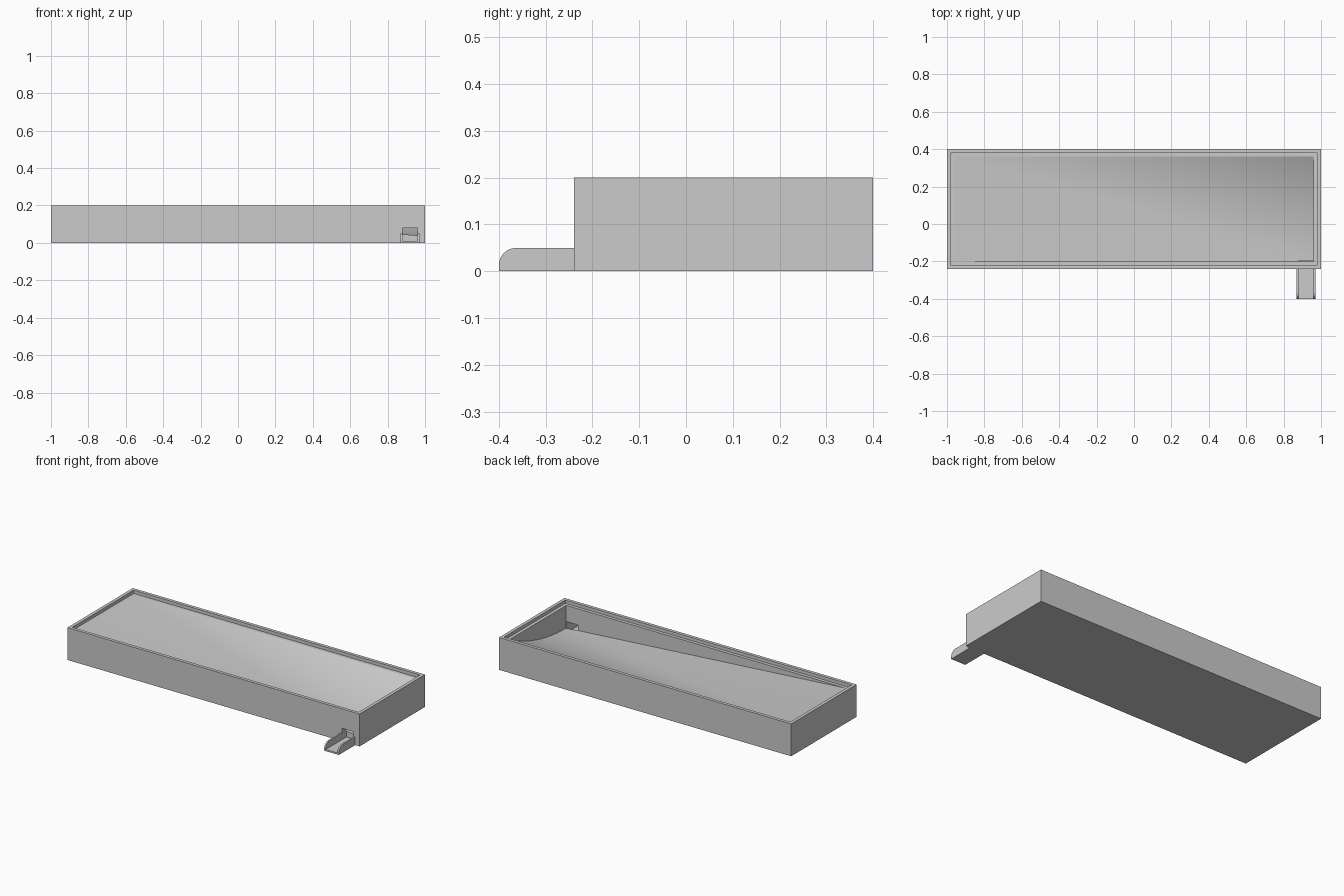
import bpy, bmesh, math

if "Cube" in bpy.data.objects:
    bpy.data.objects.remove(bpy.data.objects["Cube"])

grey = bpy.data.materials.new("light grey")
grey.diffuse_color = (0.6, 0.6, 0.6, 1)
grey.use_nodes = True
grey.node_tree.nodes["Principled BSDF"].inputs["Base Color"].default_value = grey.diffuse_color


def make_object(name, bm):
    bmesh.ops.remove_doubles(bm, verts=bm.verts, dist=1e-5)
    bmesh.ops.recalc_face_normals(bm, faces=bm.faces)
    mesh = bpy.data.meshes.new(name)
    bm.to_mesh(mesh)
    bm.free()
    mesh.materials.append(grey)
    ob = bpy.data.objects.new(name, mesh)
    bpy.context.collection.objects.link(ob)
    return ob


def prism(name, profile, x0, x1):
    """Extrude a (y, z) profile along x."""
    bm = bmesh.new()
    a = [bm.verts.new((x0, y, z)) for y, z in profile]
    b = [bm.verts.new((x1, y, z)) for y, z in profile]
    bm.faces.new(a)
    bm.faces.new(b[::-1])
    n = len(a)
    for i in range(n):
        bm.faces.new((a[i], a[(i + 1) % n], b[(i + 1) % n], b[i]))
    return make_object(name, bm)


def rect(y0, y1, z0, z1):
    return [(y0, z0), (y1, z0), (y1, z1), (y0, z1)]


# Tray body: stacked rectangular rings for outer wall, rim, step and ledge
X, Y0, Y1 = 1.0, -0.24, 0.4
TOP, LEDGE, DRAIN = 0.2, 0.18, 0.04
bm = bmesh.new()
rings = []
for inset, z in [(0, 0), (0, TOP), (0.02, TOP), (0.02, LEDGE), (0.04, LEDGE)]:
    x, y0, y1 = X - inset, Y0 + inset, Y1 - inset
    rings.append([bm.verts.new((px, py, z)) for px, py in
                  [(-x, y0), (x, y0), (x, y1), (-x, y1)]])
bm.faces.new(rings[0])
for lo, hi in zip(rings, rings[1:]):
    for i in range(4):
        j = (i + 1) % 4
        bm.faces.new((lo[i], lo[j], hi[j], hi[i]))

# Basin: flat triangle plus a curved fan, both falling to the front right corner
front_left, front_right, back_right, back_left = rings[-1]
SEG = 28
curve = []
for i in range(SEG):
    t = i / SEG
    curve.append(bm.verts.new((X - 0.04, -0.2 + 0.56 * t,
                               DRAIN + (LEDGE - DRAIN) * t * t)))
curve.append(back_right)
bm.faces.new((back_left, front_left, curve[0]))
for a, b in zip(curve, curve[1:]):
    bm.faces.new((back_left, a, b))
bm.faces.new((front_left, front_right, curve[0]))
bm.faces.new([front_right] + curve)
tray = make_object("tray_body", bm)

# Smooth the curved floor, keep the folds sharp
bpy.context.view_layer.objects.active = tray
tray.select_set(True)
bpy.ops.object.shade_smooth_by_angle(angle=math.radians(2.5))

# Drain hole through the front wall
cutter = prism("drain_cutter", rect(-0.3, -0.198, 0.01, 0.08), 0.88, 0.959)
cutter.hide_render = True
cutter.hide_viewport = True
cut = tray.modifiers.new("drain_hole", "BOOLEAN")
cut.operation = "DIFFERENCE"
cut.solver = "EXACT"
cut.object = cutter

# Spout: floor plate and two side walls with rounded ends
prism("spout_floor", rect(-0.4, -0.24, 0, 0.01), 0.88, 0.96)
R = 0.037
arc = [(-0.4 + R - R * math.sin(a), 0.05 - R + R * math.cos(a))
       for a in (math.pi / 2 * i / 10 for i in range(11))]
side = [(-0.24, 0), (-0.24, 0.05)] + arc + [(-0.4, 0)]
for name, x in (("spout_left_wall", 0.87), ("spout_right_wall", 0.96)):
    prism(name, side, x, x + 0.01)
